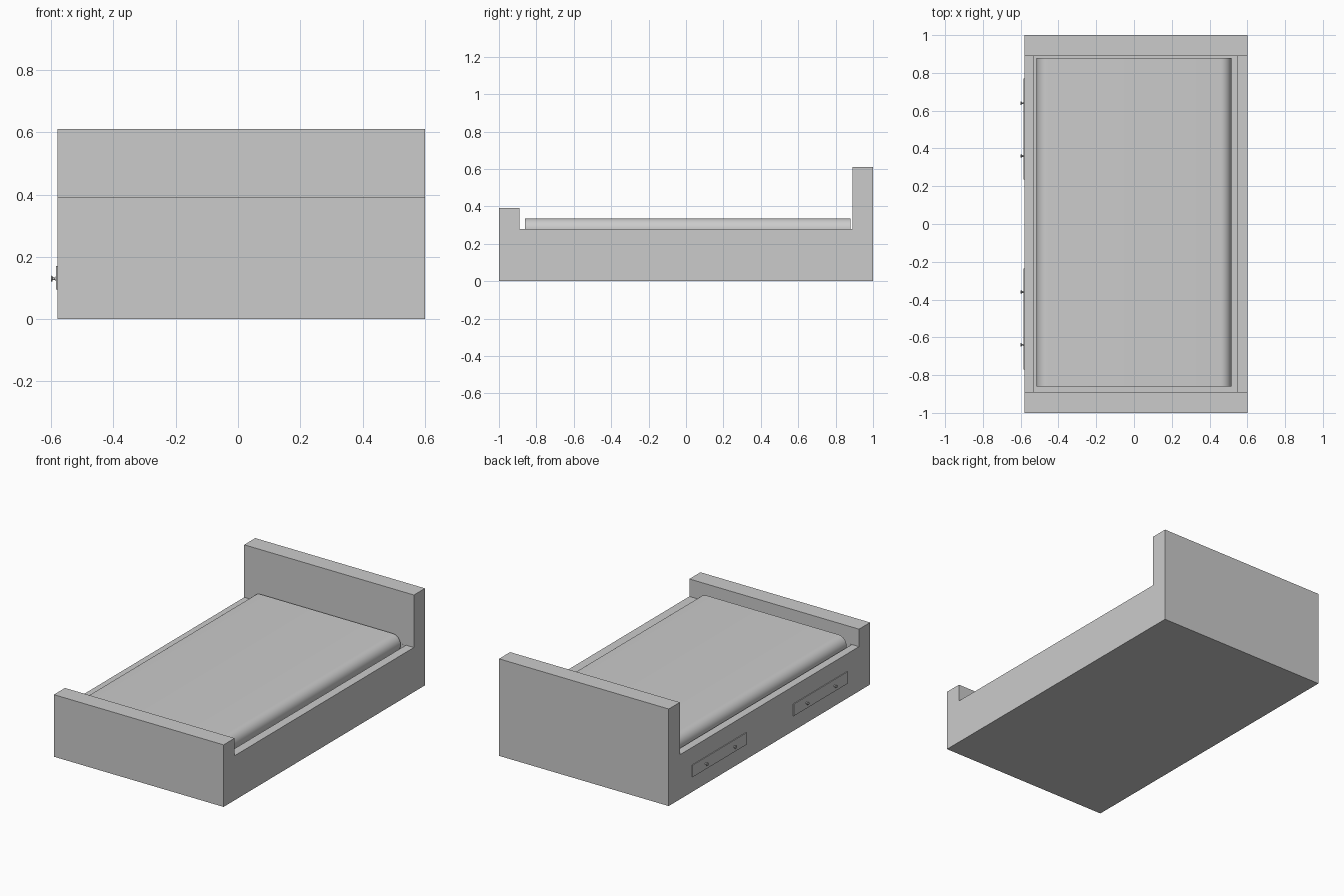
import bpy, bmesh, math
from mathutils import Matrix

if "Cube" in bpy.data.objects:
    bpy.data.objects.remove(bpy.data.objects["Cube"])

grey = bpy.data.materials.new("plain grey")
grey.diffuse_color = (0.6, 0.6, 0.6, 1)
grey.use_nodes = True
grey.node_tree.nodes["Principled BSDF"].inputs["Base Color"].default_value = grey.diffuse_color


def add_object(name, bm):
    bmesh.ops.recalc_face_normals(bm, faces=bm.faces[:])
    mesh = bpy.data.meshes.new(name)
    bm.to_mesh(mesh)
    bm.free()
    mesh.materials.append(grey)
    obj = bpy.data.objects.new(name, mesh)
    bpy.context.collection.objects.link(obj)
    return obj


def box(name, lo, hi):
    bm = bmesh.new()
    bmesh.ops.create_cube(bm, size=1)
    for v in bm.verts:
        v.co = [(a + b) / 2 + c * (b - a) for a, b, c in zip(lo, hi, v.co)]
    return add_object(name, bm)


def prism(name, points, offset):
    """Closed outline of 3D points swept along offset."""
    bm = bmesh.new()
    face = bm.faces.new([bm.verts.new(p) for p in points])
    swept = bmesh.ops.extrude_face_region(bm, geom=[face])["geom"]
    bmesh.ops.translate(bm, vec=offset,
                        verts=[g for g in swept if isinstance(g, bmesh.types.BMVert)])
    return add_object(name, bm)


def smooth(obj):
    bpy.context.view_layer.objects.active = obj
    obj.select_set(True)
    bpy.ops.object.shade_smooth_by_angle(angle=math.radians(35))
    obj.select_set(False)


# Frame: side outline with low footboard, rails and tall headboard
outline = [(-1, 0), (1, 0), (1, 0.61), (0.89, 0.61), (0.89, 0.28),
           (-0.89, 0.28), (-0.89, 0.39), (-1, 0.39)]
frame = prism("bed_frame", [(-0.58, y, z) for y, z in outline], (1.18, 0, 0))

# Recess between the rails
cutter = box("recess_cutter", (-0.53, -0.8895, 0.22), (0.545, 0.8895, 0.5))
cutter.hide_render = True
cutter.hide_set(True)
cut = frame.modifiers.new("recess", "BOOLEAN")
cut.operation = "DIFFERENCE"
cut.solver = "EXACT"
cut.object = cutter

# Mattress: slab with half-round long sides
half, bottom, top = 0.515, 0.22, 0.335
r = (top - bottom) / 2
section = []
for side in (1, -1):
    for i in range(17):
        a = -math.pi / 2 + math.pi * i / 16
        section.append((side * (half - r + r * math.cos(a)), -0.86,
                        bottom + r + side * r * math.sin(a)))
smooth(prism("mattress", section, (0, 1.74, 0)))

# Drawers on the left side, each with two flared knobs
knob_profile = [(0, 0.007), (0.005, 0.004), (0.011, 0.005), (0.013, 0.01), (0.016, 0.009)]
for label, s in (("front", -1), ("back", 1)):
    y0, y1 = sorted((s * 0.235, s * 0.77))
    box(label + "_drawer", (-0.585, y0, 0.095), (-0.578, y1, 0.17))
    for n, y in enumerate((0.36, 0.64)):
        bm = bmesh.new()
        rings = []
        for d, rad in knob_profile:
            ring = bmesh.ops.create_circle(
                bm, segments=16, radius=rad,
                matrix=Matrix.Translation((-0.584 - d, s * y, 0.13))
                @ Matrix.Rotation(math.pi / 2, 4, "Y"))["verts"]
            rings.append(ring)
        for a, b in zip(rings, rings[1:]):
            for i in range(16):
                j = (i + 1) % 16
                bm.faces.new((a[i], a[j], b[j], b[i]))
        bm.faces.new(rings[0])
        bm.faces.new(rings[-1])
        smooth(add_object(f"{label}_drawer_knob_{n + 1}", bm))
